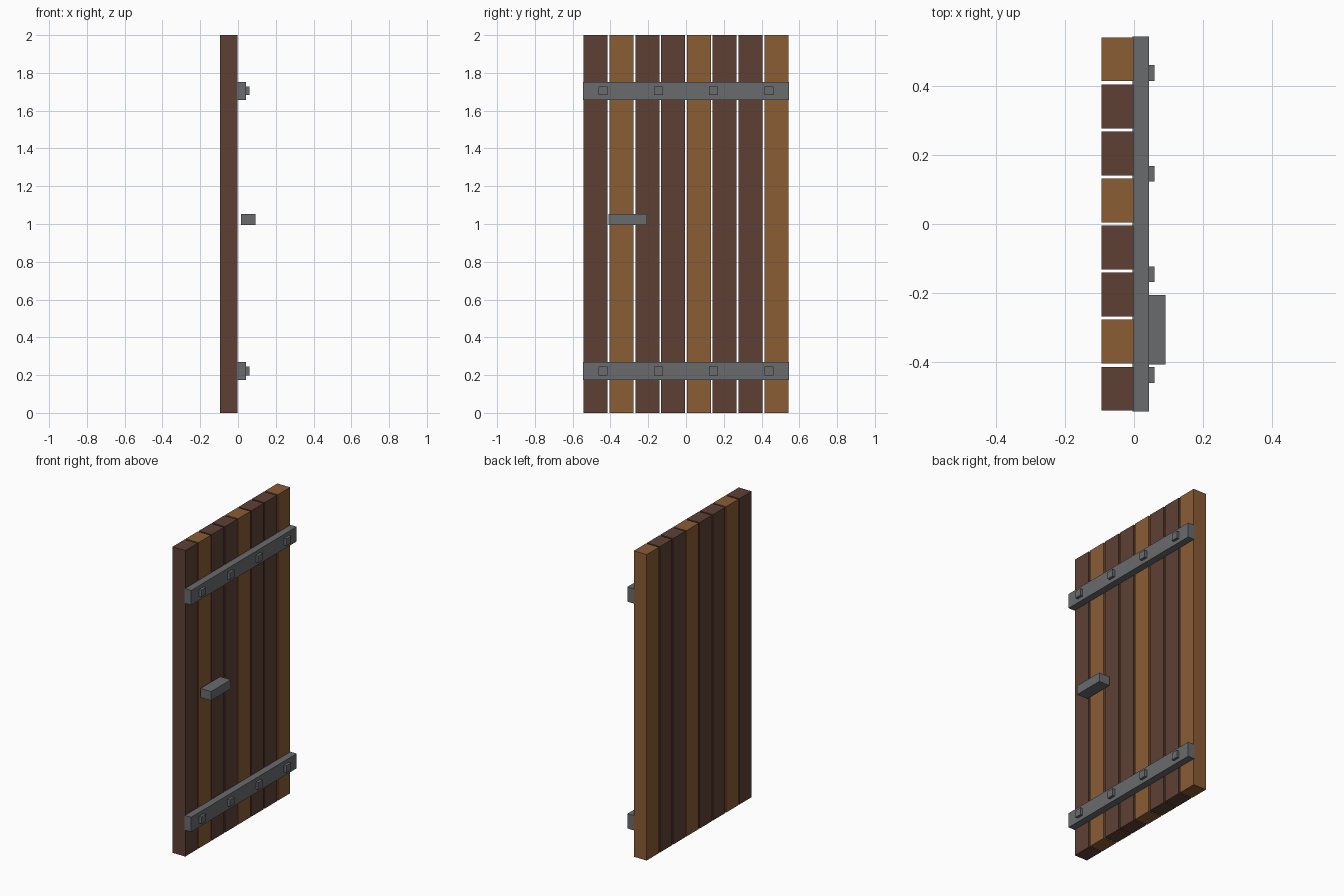
import bpy

cube = bpy.data.objects.get("Cube")
if cube:
    bpy.data.objects.remove(cube, do_unlink=True)


def make_material(name, rgb):
    """Flat material from 0-255 display colour, stored as linear."""
    linear = [((c / 255 + 0.055) / 1.055) ** 2.4 for c in rgb]
    mat = bpy.data.materials.new(name)
    mat.use_nodes = True
    mat.diffuse_color = (*linear, 1)
    bsdf = mat.node_tree.nodes["Principled BSDF"]
    bsdf.inputs["Base Color"].default_value = (*linear, 1)
    bsdf.inputs["Roughness"].default_value = 0.8
    return mat


def box(name, x, y, z, mat):
    """Box from (min, max) ranges along each axis."""
    centre = [(a + b) / 2 for a, b in (x, y, z)]
    bpy.ops.mesh.primitive_cube_add(size=1, location=centre)
    obj = bpy.context.object
    obj.name = name
    obj.scale = [b - a for a, b in (x, y, z)]
    bpy.ops.object.transform_apply(location=False, rotation=False, scale=True)
    obj.data.materials.append(mat)
    return obj


dark_wood = make_material("dark wood", (94, 64, 53))
light_wood = make_material("light wood", (138, 93, 53))
iron = make_material("iron", (104, 107, 109))

# Upright planks, every third one lighter
count, width, half = 8, 0.127, 0.542
pitch = (2 * half - width) / (count - 1)
for i in range(count):
    y = -half + i * pitch
    wood = light_wood if i % 3 == 1 else dark_wood
    box(f"plank_{i + 1}", (-0.095, -0.002), (y, y + width), (0, 2), wood)

# Iron straps with square bolts
for label, z in (("lower", 0.222), ("upper", 1.705)):
    box(f"{label}_strap", (-0.005, 0.043), (-0.545, 0.545),
        (z - 0.048, z + 0.048), iron)
    for i, y in enumerate((-0.439, -0.146, 0.146, 0.439)):
        box(f"{label}_bolt_{i + 1}", (0.03, 0.06), (y - 0.023, y + 0.023),
            (z - 0.023, z + 0.023), iron)

# Handle bar
box("handle", (0.015, 0.092), (-0.409, -0.206), (0.994, 1.053), iron)
